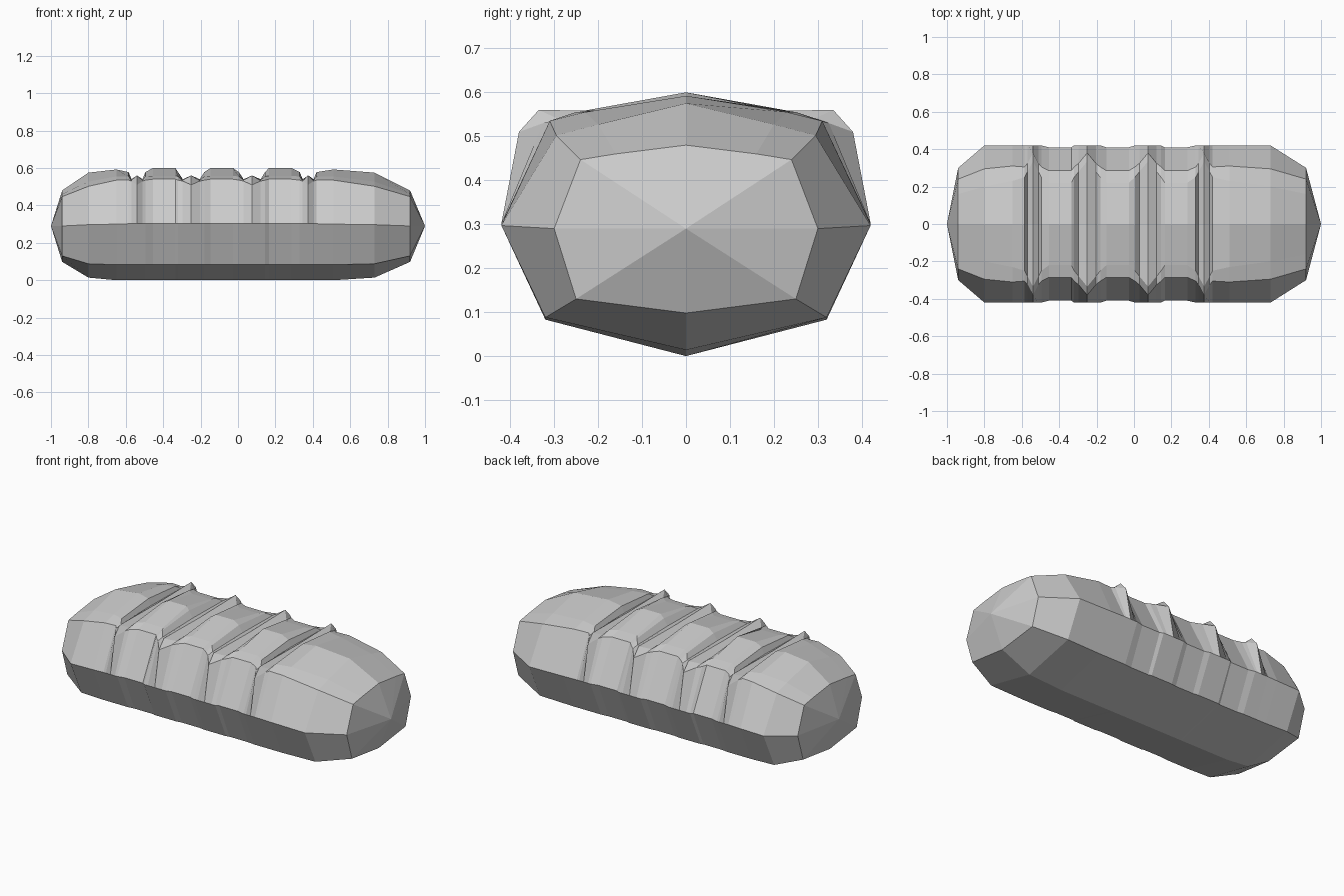
import bpy
import bmesh

cube = bpy.data.objects.get("Cube")
if cube:
    bpy.data.objects.remove(cube, do_unlink=True)

crust = bpy.data.materials.new("crust grey")
crust.use_nodes = True
colour = (0.6, 0.6, 0.6, 1)
crust.diffuse_color = colour
crust.node_tree.nodes["Principled BSDF"].inputs["Base Color"].default_value = colour


def section(x, keel, low, waist, shoulder, inner, crown):
    """Half outline from keel to crown, as (y, z) pairs at one x."""
    half = [low, waist, shoulder, inner]
    ring = [(0, keel)] + half + [(0, crown)]
    ring += [(-y, z) for y, z in reversed(half)]
    return [(x, y, z) for y, z in ring]


def score(x, width):
    """Cut across the top: rim, trough, raised core, trough, rim."""
    base = (0, (0.32, 0.083), (0.42, 0.302))
    rim = ((0.305, 0.535), (0.25, 0.555), 0.578)
    trough = ((0.325, 0.53), (0.28, 0.535), 0.54)
    core = ((0.38, 0.51), (0.335, 0.56), 0.555)
    steps = ((-width, rim), (-0.65 * width, trough), (0, core),
             (0.65 * width, trough), (width, rim))
    return [section(x + dx, *base, *top) for dx, top in steps]


def swell(x):
    """Rounded crust between two cuts."""
    return [section(x + dx, 0, (0.315, 0.083), (0.41, 0.302),
                    (0.285, 0.54), (0.22, 0.557), 0.60) for dx in (-0.06, 0.06)]


def end(x):
    """Small ring next to the tip."""
    return section(x, 0.098, (0.25, 0.13), (0.30, 0.29),
                   (0.24, 0.447), (0.16, 0.46), 0.48)


def heel(x):
    """Full ring where the loaf begins to round off."""
    return section(x, 0.014, (0.32, 0.088), (0.42, 0.297),
                   (0.295, 0.502), (0.20, 0.527), 0.575)


def slope(x):
    """Smooth ring outside the first and last cuts."""
    return section(x, 0, (0.32, 0.083), (0.42, 0.30),
                   (0.31, 0.535), (0.23, 0.555), 0.592)


# Rings along the loaf
cuts = ((-0.54, 0.045), (-0.25, 0.07), (0.075, 0.07), (0.375, 0.045))
rings = [end(-0.94), heel(-0.80), slope(-0.65)]
for i, (x, width) in enumerate(cuts):
    if i:
        rings += swell((x + cuts[i - 1][0]) / 2)
    rings += score(x, width)
rings += [slope(0.51), heel(0.73), end(0.92)]

# Skin between rings and pointed ends
bm = bmesh.new()
loops = [[bm.verts.new(p) for p in ring] for ring in rings]
count = len(loops[0])
for a, b in zip(loops, loops[1:]):
    for i in range(count):
        j = (i + 1) % count
        bm.faces.new((a[i], a[j], b[j], b[i]))
for x, ring in ((-1, loops[0]), (1, loops[-1])):
    tip = bm.verts.new((x, 0, 0.29))
    for i in range(count):
        bm.faces.new((ring[i], ring[(i + 1) % count], tip))
bmesh.ops.recalc_face_normals(bm, faces=bm.faces)

mesh = bpy.data.meshes.new("bread_loaf")
bm.to_mesh(mesh)
bm.free()
mesh.materials.append(crust)
loaf = bpy.data.objects.new("bread_loaf", mesh)
bpy.context.collection.objects.link(loaf)
